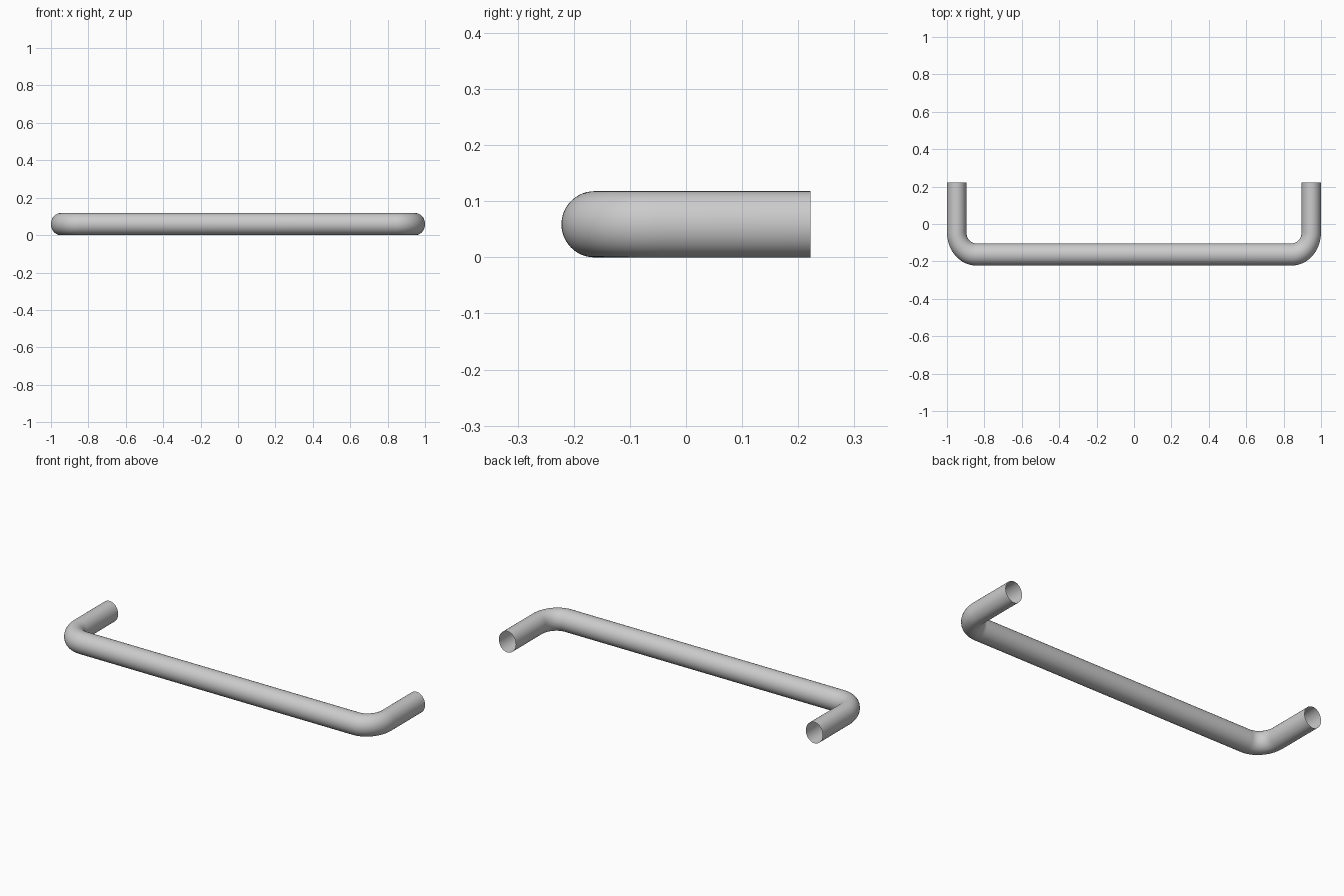
import bpy, bmesh
from math import sin, cos, pi

if "Cube" in bpy.data.objects:
    bpy.data.objects.remove(bpy.data.objects["Cube"])

R = 0.059             # tube radius
BEND = 0.119          # bend radius at the tube centre line
SQUASH = 0.88         # bends and legs are slightly narrowed in x
BACK, FRONT = 0.222, -0.222
SIDES, STEPS = 48, 16

cy = FRONT + R + BEND               # bend centre
cx = 1 - SQUASH * (R + BEND)

# Centre line of the right half: (centre x, centre y, bend angle)
half = [(cx, cy, pi / 2 * i / STEPS) for i in range(STEPS + 1)]
half.append((cx, BACK, pi / 2))

bm = bmesh.new()


def ring(side, ox, oy, a):
    """Tube cross-section, turned by bend angle a (0 = bar, 90 deg = leg)."""
    verts = []
    for k in range(SIDES):
        t = 2 * pi * k / SIDES
        d = BEND + R * cos(t)
        verts.append(bm.verts.new((side * (ox + SQUASH * d * sin(a)),
                                   oy - d * cos(a), R + R * sin(t))))
    return verts


# Left leg, bend, bar, bend, right leg as one open-ended tube
rings = [ring(-1, *p) for p in reversed(half)] + [ring(1, *p) for p in half]
for a, b in zip(rings, rings[1:]):
    for k in range(SIDES):
        n = (k + 1) % SIDES
        bm.faces.new((a[k], a[n], b[n], b[k]))
bmesh.ops.recalc_face_normals(bm, faces=bm.faces)
for f in bm.faces:
    f.smooth = True

mesh = bpy.data.meshes.new("pull_handle")
bm.to_mesh(mesh)
bm.free()
handle = bpy.data.objects.new("pull_handle", mesh)
bpy.context.collection.objects.link(handle)
